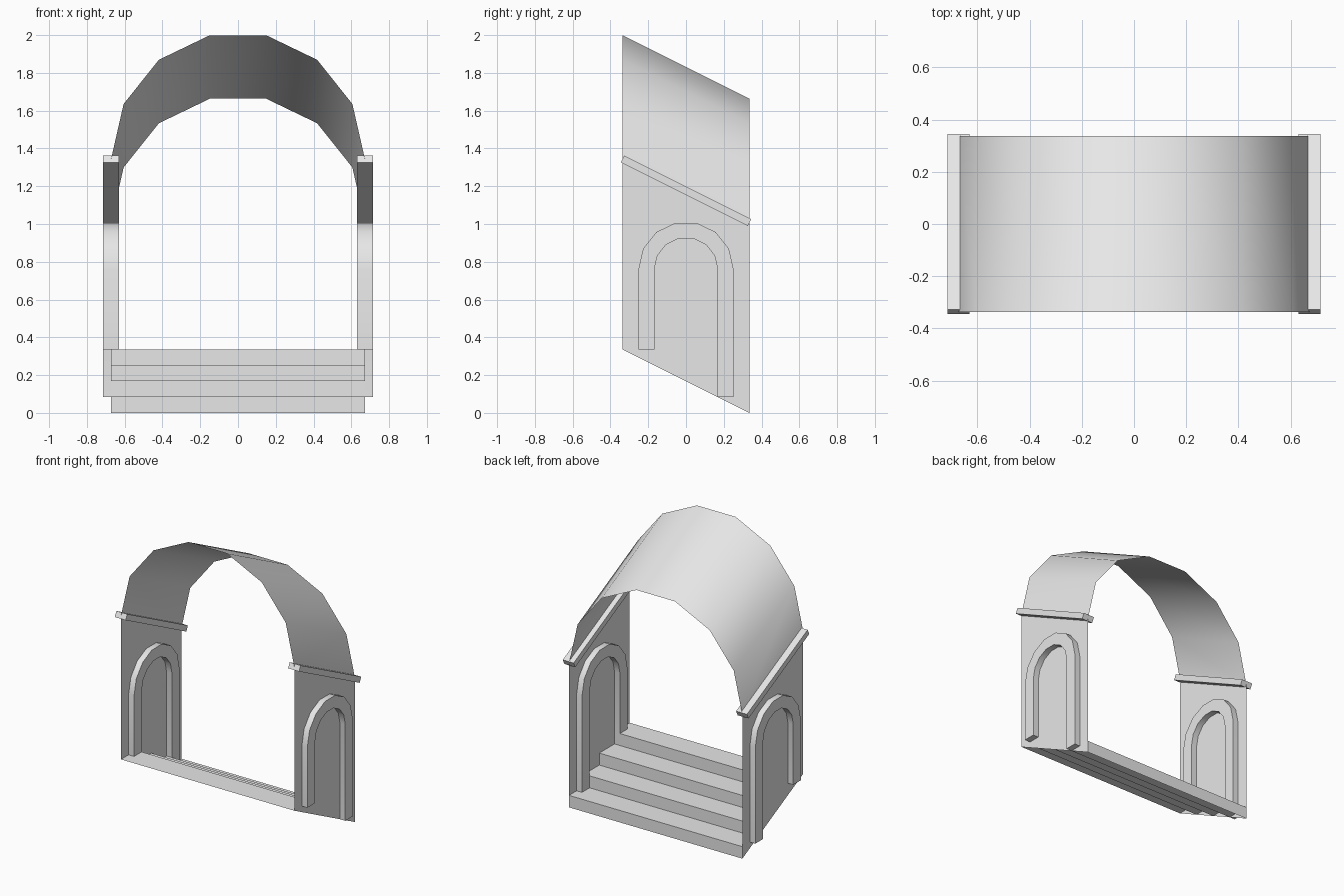
import bpy, bmesh, math
from mathutils import Vector, Matrix

cube = bpy.data.objects.get("Cube")
if cube:
    bpy.data.objects.remove(cube, do_unlink=True)

U = 0.336            # half depth; also the rise of the whole stair
R = 2 * U            # half width and vault radius
T = U / 8            # half thickness of the trim
SEGS = 7             # sides of every half circle

stone = bpy.data.materials.new("grey_stone")
stone.use_nodes = True
GREY = (0.8, 0.8, 0.8, 1)
stone.diffuse_color = GREY
stone.node_tree.nodes["Principled BSDF"].inputs["Base Color"].default_value = GREY


def make_object(name, bm, smooth=False):
    mesh = bpy.data.meshes.new(name)
    bm.to_mesh(mesh)
    bm.free()
    mesh.materials.append(stone)
    obj = bpy.data.objects.new(name, mesh)
    bpy.context.collection.objects.link(obj)
    if smooth:
        bpy.ops.object.select_all(action='DESELECT')
        obj.select_set(True)
        bpy.context.view_layer.objects.active = obj
        bpy.ops.object.shade_smooth_by_angle(angle=math.radians(30))
    return obj


def strip(bm, line_a, line_b):
    """Skin two matching rows of points with quads."""
    a = [bm.verts.new(p) for p in line_a]
    b = [bm.verts.new(p) for p in line_b]
    for i in range(len(a) - 1):
        bm.faces.new((a[i], a[i + 1], b[i + 1], b[i]))


def half_circle(radius, centre_z):
    """Points from the positive side over the top to the negative side."""
    angles = [math.pi * i / SEGS for i in range(SEGS + 1)]
    return [(radius * math.cos(a), centre_z + radius * math.sin(a)) for a in angles]


# Sloping barrel vault, an open sheet
bm = bmesh.new()
curve = half_circle(R, 4 * U)
strip(bm, [(x, -U, z) for x, z in curve], [(x, U, z - U) for x, z in curve])
make_object("vault", bm, smooth=True)

# Staircase, a folded sheet rising towards the front
STEPS = 4
profile = []
for i in range(STEPS):
    y = U - i * R / STEPS
    profile += [(y, i * U / STEPS), (y, (i + 1) * U / STEPS)]
profile.append((-U, U))
bm = bmesh.new()
strip(bm, [(-R, y, z) for y, z in profile], [(R, y, z) for y, z in profile])
make_object("stairs", bm)

for side, label in ((1, "left"), (-1, "right")):
    # Slanted side wall
    bm = bmesh.new()
    corners = [(-U, U), (U, 0), (U, 3 * U), (-U, 4 * U)]
    bm.faces.new([bm.verts.new((side * R, y, z)) for y, z in corners[::side]])
    make_object(label + "_wall", bm)

    # Sloping rail where wall meets vault
    bm = bmesh.new()
    length = math.hypot(2 * U, U)
    place = (Matrix.Translation(Vector((side * R, 0, 3.5 * U)))
             @ Matrix.Rotation(-math.atan(0.5), 4, 'X')
             @ Matrix.Diagonal((2 * T, length, 0.04, 1)))
    bmesh.ops.create_cube(bm, size=1, matrix=place)
    make_object(label + "_rail", bm)

    # Arched moulding standing proud on both faces of the wall
    back_foot, front_foot = U / 4, U
    rows = []
    for radius in (0.75 * U, 0.5 * U):
        rows.append([(radius, back_foot)] + half_circle(radius, 0.76)
                    + [(-radius, front_foot)])
    bm = bmesh.new()
    x = side * R - T
    strip(bm, [(x, y, z) for y, z in rows[0]], [(x, y, z) for y, z in rows[1]])
    result = bmesh.ops.extrude_face_region(bm, geom=bm.faces[:])
    moved = [g for g in result["geom"] if isinstance(g, bmesh.types.BMVert)]
    bmesh.ops.translate(bm, verts=moved, vec=(2 * T, 0, 0))
    bmesh.ops.recalc_face_normals(bm, faces=bm.faces[:])
    make_object(label + "_arch_moulding", bm, smooth=True)
